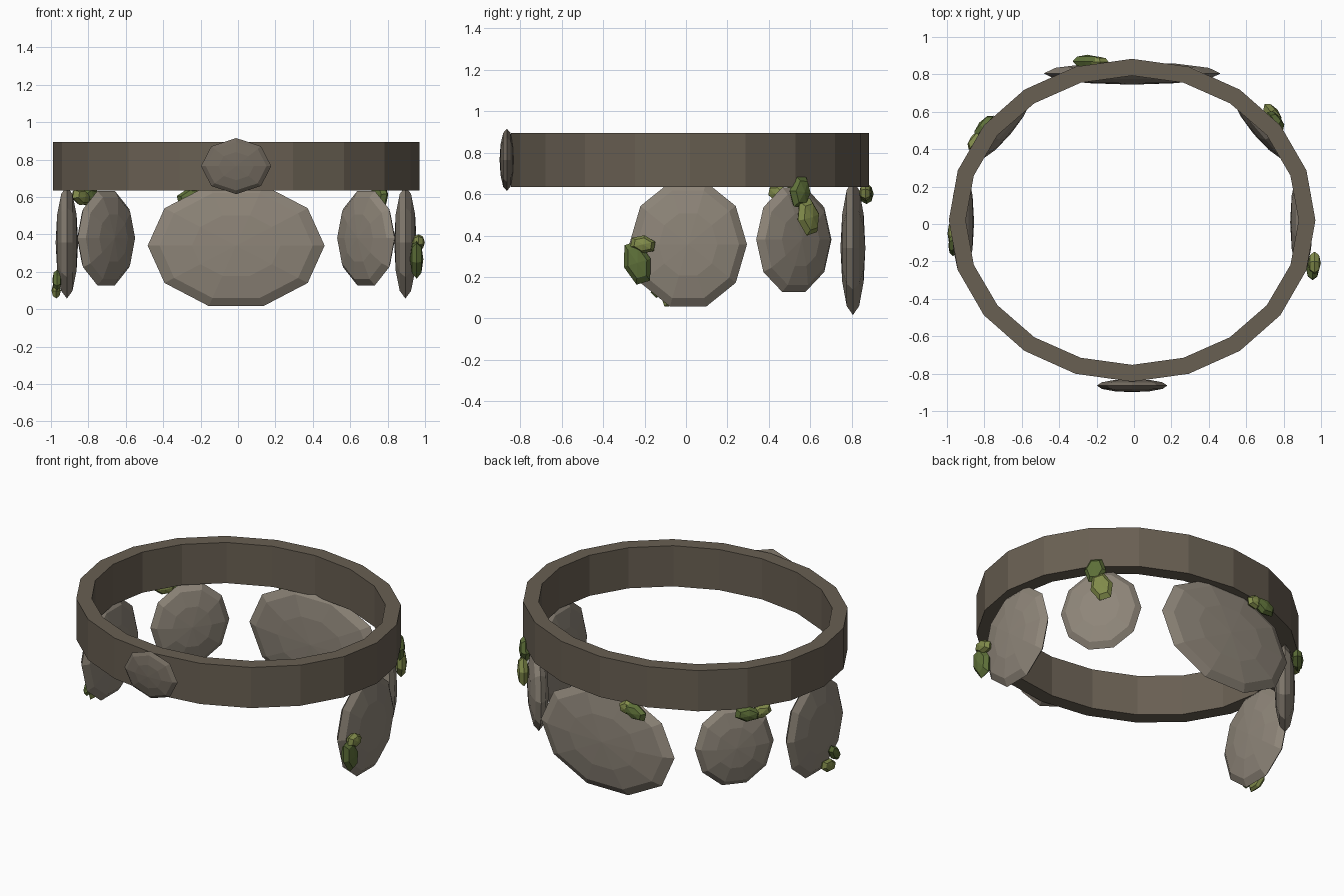
import bpy, bmesh
from math import sin, cos, pi, radians
from mathutils import Matrix, Vector

if "Cube" in bpy.data.objects:
    bpy.data.objects.remove(bpy.data.objects["Cube"])


def mat(name, rgb):
    m = bpy.data.materials.new(name)
    m.diffuse_color = (*rgb, 1)
    m.use_nodes = True
    m.node_tree.nodes["Principled BSDF"].inputs["Base Color"].default_value = m.diffuse_color
    return m


LEATHER = mat("leather", (0.14, 0.115, 0.085))
STONE = mat("stone", (0.27, 0.235, 0.19))
BUCKLE = mat("buckle", (0.17, 0.145, 0.115))
MOSS = mat("moss", (0.11, 0.16, 0.04))
MOSS_LIGHT = mat("moss_light", (0.22, 0.26, 0.07))


def finish(name, bm, material):
    mesh = bpy.data.meshes.new(name)
    bm.to_mesh(mesh)
    bm.free()
    mesh.materials.append(material)
    obj = bpy.data.objects.new(name, mesh)
    bpy.context.collection.objects.link(obj)
    return obj


def lens(name, centre, facing, size, segs, rings, material, tilt=0):
    """Flattened faceted sphere; size = (half height, half width, half depth),
    facing = outward angle in degrees, tilt = turn in its own plane."""
    a, t = radians(facing), radians(tilt)
    normal = Vector((cos(a), sin(a), 0))
    side = normal.cross(Vector((0, 0, 1)))
    up = Vector((0, 0, 1)) * cos(t) + side * sin(t)
    rot = Matrix((up, normal.cross(up), normal)).transposed().to_4x4()
    bm = bmesh.new()
    bmesh.ops.create_uvsphere(bm, u_segments=segs, v_segments=rings, radius=1)
    bmesh.ops.transform(bm, verts=bm.verts,
                        matrix=Matrix.Translation(centre) @ rot @ Matrix.Diagonal((*size, 1)))
    return finish(name, bm, material)


# Belt: 20-sided oval band
CX, CY, N = -0.01, 0.02, 20
profile = [(0, 0.635), (0, 0.895), (-0.09, 0.895), (-0.09, 0.635)]
bm = bmesh.new()
loops = []
for i in range(N):
    a = 2 * pi * i / N
    loops.append([bm.verts.new((CX + (0.98 + d) * cos(a), CY + (0.863 + d) * sin(a), z))
                  for d, z in profile])
for i in range(N):
    p, q = loops[i], loops[(i + 1) % N]
    for j in range(4):
        k = (j + 1) % 4
        bm.faces.new((p[j], q[j], q[k], p[k]))
bmesh.ops.recalc_face_normals(bm, faces=bm.faces)
finish("belt", bm, LEATHER)

# Buckle at the front
lens("buckle", (CX, -0.864, 0.765), -90, (0.15, 0.188, 0.035), 8, 6, BUCKLE)

# Hanging stone plates
lens("back_plate", (CX, 0.805, 0.34), 90, (0.34, 0.473, 0.06), 10, 6, STONE)
for s, label in ((1, "right"), (-1, "left")):
    mirror = (lambda a: a) if s == 1 else (lambda a: 180 - a)
    lens(label + "_side_plate", (CX + s * 0.905, 0.01, 0.357), mirror(0),
         (0.315, 0.284, 0.06), 10, 6, STONE)
    lens(label + "_rear_plate", (CX + s * 0.695, 0.52, 0.38), mirror(40),
         (0.265, 0.237, 0.06), 10, 6, STONE)

# Moss clumps: centre, facing, half sizes, tilt, material
clumps = [
    ((0.955, -0.235, 0.268), 0, (0.115, 0.068, 0.036), 17, MOSS),
    ((0.965, -0.208, 0.357), 0, (0.066, 0.045, 0.034), 80, MOSS_LIGHT),
    ((0.755, 0.55, 0.61), 40, (0.085, 0.065, 0.035), -5, MOSS),
    ((0.74, 0.59, 0.49), 40, (0.098, 0.068, 0.035), 15, MOSS_LIGHT),
    ((-0.25, 0.87, 0.60), 90, (0.085, 0.05, 0.035), 75, MOSS),
    ((-0.19, 0.865, 0.61), 90, (0.06, 0.045, 0.03), 100, MOSS_LIGHT),
    ((-0.80, 0.52, 0.60), 140, (0.085, 0.05, 0.035), 80, MOSS),
    ((-0.84, 0.45, 0.60), 140, (0.075, 0.045, 0.035), 105, MOSS_LIGHT),
    ((-0.972, -0.05, 0.10), 180, (0.075, 0.042, 0.025), 70, MOSS_LIGHT),
    ((-0.968, -0.115, 0.155), 180, (0.07, 0.038, 0.025), 45, MOSS),
]
for i, (centre, facing, size, tilt, m) in enumerate(clumps):
    lens(f"moss_{i + 1}", centre, facing, size, 6, 4, m, tilt)
